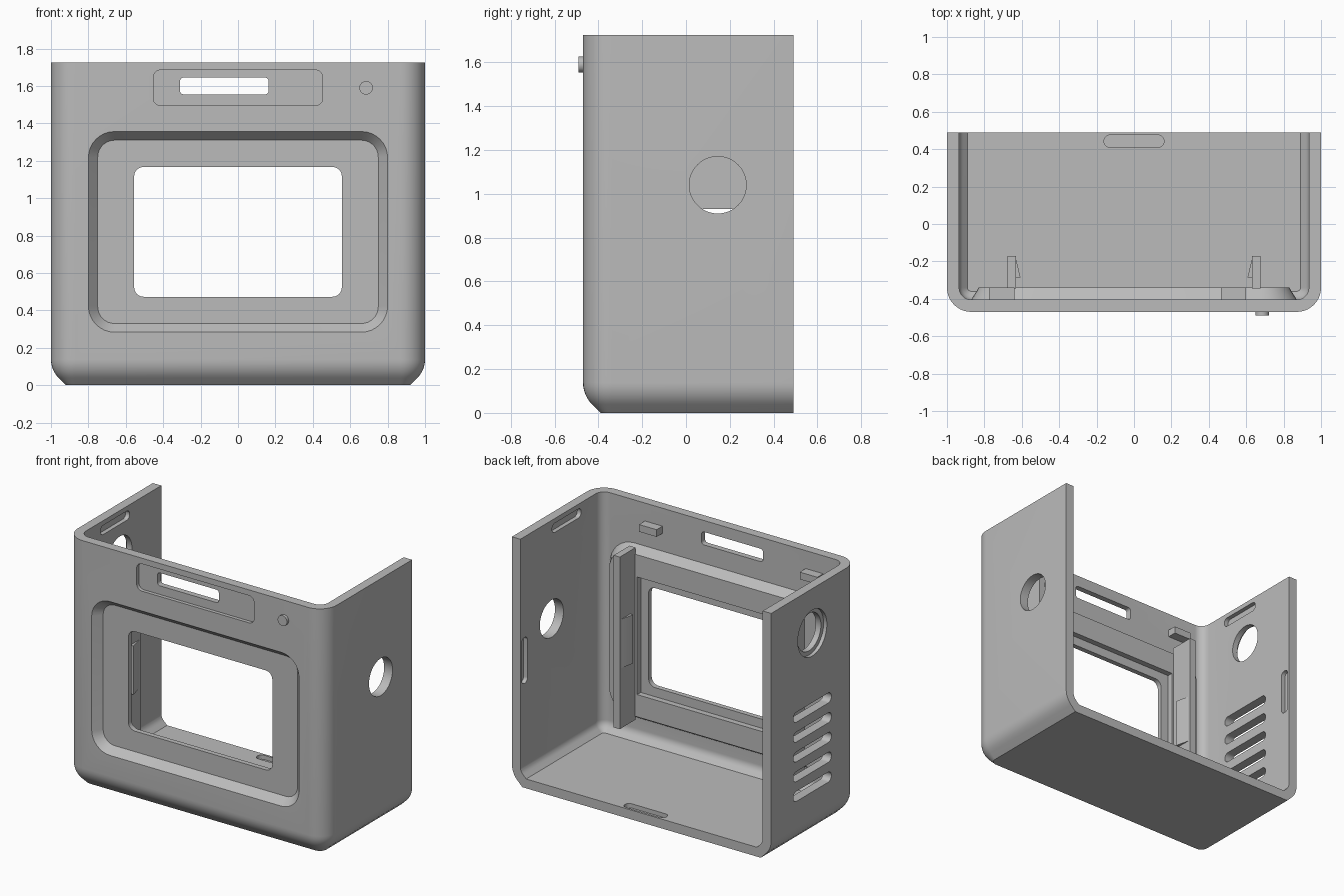
import bpy, bmesh, math

if "Cube" in bpy.data.objects:
    bpy.data.objects.remove(bpy.data.objects["Cube"])

GREY = (0.5, 0.5, 0.5, 1)
mat = bpy.data.materials.new("plain grey plastic")
mat.use_nodes = True
mat.diffuse_color = GREY
mat.node_tree.nodes["Principled BSDF"].inputs["Base Color"].default_value = GREY

TOP, BACK, FRONT, WALL = 1.725, 0.49, -0.47, 0.065
CORNER = 0.13


def loft(name, rings):
    """Skin equal-length rings of 3D points and cap both ends."""
    bm = bmesh.new()
    loops = [[bm.verts.new(p) for p in ring] for ring in rings]
    n = len(loops[0])
    for a, b in zip(loops, loops[1:]):
        for i in range(n):
            j = (i + 1) % n
            bm.faces.new((a[i], a[j], b[j], b[i]))
    bm.faces.new(loops[0])
    bm.faces.new(loops[-1])
    bmesh.ops.recalc_face_normals(bm, faces=bm.faces)
    mesh = bpy.data.meshes.new(name)
    bm.to_mesh(mesh)
    bm.free()
    mesh.materials.append(mat)
    ob = bpy.data.objects.new(name, mesh)
    bpy.context.collection.objects.link(ob)
    return ob


def place(outline, axis, t):
    """Put a 2D outline on the plane axis = t."""
    return [{"x": (t, u, v), "y": (u, t, v), "z": (u, v, t)}[axis] for u, v in outline]


def prism(name, outline, axis, a, b):
    return loft(name, [place(outline, axis, a), place(outline, axis, b)])


def rounded(cu, cv, hu, hv, r, n=8):
    """Rounded rectangle; equal half sizes and radius give a circle."""
    pts = []
    for k, (su, sv) in enumerate([(1, 1), (-1, 1), (-1, -1), (1, -1)]):
        for i in range(n + 1):
            t = (k + i / n) * math.pi / 2
            p = (cu + su * (hu - r) + r * math.cos(t), cv + sv * (hv - r) + r * math.sin(t))
            if not pts or math.dist(p, pts[-1]) > 1e-5:
                pts.append(p)
    if math.dist(pts[0], pts[-1]) < 1e-5:
        pts.pop()
    return pts


def circle(u, v, r, n=48):
    return [(u + r * math.cos(math.tau * i / n), v + r * math.sin(math.tau * i / n)) for i in range(n)]


def box(u0, u1, v0, v1):
    return [(u0, v0), (u1, v0), (u1, v1), (u0, v1)]


def combine(ob, tool, operation):
    mod = ob.modifiers.new(operation, "BOOLEAN")
    mod.operation, mod.solver, mod.object = operation, "EXACT", tool
    bpy.context.view_layer.objects.active = ob
    bpy.ops.object.modifier_apply(modifier=mod.name)
    bpy.data.objects.remove(tool)


def tub(name, inset, floor, radius, flat, back, top):
    """Round-cornered block, rounded then chamfered towards the bottom."""
    def ring(d, z):
        r, pts = CORNER - d, [(1 - d, back)]
        for cx, start in ((1 - CORNER, 0), (CORNER - 1, -90)):
            for i in range(11):
                t = math.radians(start - 9 * i)
                pts.append((cx + r * math.cos(t), FRONT + CORNER + r * math.sin(t)))
        pts.append((d - 1, back))
        return place(pts, "z", z)
    h = radius * math.sin(math.pi / 4)
    run = flat - radius + h          # width of the straight chamfer
    rings = [ring(inset + flat, floor)]
    for i in range(6, -1, -1):
        t = math.pi / 4 * i / 6
        rings.append(ring(inset + radius * (1 - math.cos(t)),
                          floor + run + h - radius * math.sin(t)))
    rings.append(ring(inset, top))
    return loft(name, rings)


def frame_loft(name, stations, mid):
    """Tapered rounded panel: stations are (y, half width, half height, radius)."""
    return loft(name, [place(rounded(0, mid, w, h, r), "y", y) for y, w, h, r in stations])


# Open case: floor, front and two side walls
case = tub("case", 0, 0, 0.14, 0.08, BACK, TOP)
combine(case, tub("cavity", WALL, WALL, 0.065, 0.045, 0.7, 2), "DIFFERENCE")

# Screen surround: raised inside, sunk outside
MID = 0.82
combine(case, frame_loft("surround", [(-0.42, 0.88, 0.615, 0.2), (-0.34, 0.83, 0.565, 0.15)], MID), "UNION")

cutters = [
    frame_loft("recess", [(-0.492, 0.82, 0.555, 0.16), (-0.415, 0.75, 0.49, 0.09)], MID),
    prism("screen_pocket", box(-0.615, 0.615, MID - 0.41, MID + 0.41), "y", -0.38, -0.3),
    prism("screen_window", rounded(0, MID, 0.555, 0.347, 0.05), "y", -0.6, -0.2),
    # Upper label recess and its opening
    prism("label_recess", rounded(0, 1.59, 0.453, 0.095, 0.04), "y", -0.6, FRONT + 0.025),
    prism("label_slot", rounded(-0.073, 1.6, 0.237, 0.045, 0.02), "y", -0.6, -0.3),
    # Side holes, one with a counterbore
    prism("plain_hole", circle(0.145, 1.04, 0.13), "x", 0.8, 1.2),
    prism("ringed_hole", circle(0.036, 1.415, 0.13), "x", -1.2, -0.8),
    prism("ring_step", circle(0.036, 1.415, 0.16), "x", -1.2, -0.975),
    # Floor latch notch
    prism("floor_notch", rounded(0, 0.443, 0.16, 0.032, 0.03), "z", 0.035, 0.1),
]
# Ventilation slots on one side
for i in range(5):
    cutters.append(prism("vent", rounded(0.036, 0.895 - 0.138 * i, 0.21, 0.035, 0.034), "x", -1.2, -0.8))
# Latch notches inside both side walls
for s in (-1, 1):
    cutters.append(prism("top_notch", rounded(-0.02, 1.66, 0.16, 0.032, 0.03), "x", s * 0.9, s * 0.965))
    cutters.append(prism("back_notch", rounded(0.443, 0.862, 0.032, 0.16, 0.03), "x", s * 0.9, s * 0.965))
for c in cutters:
    combine(case, c, "DIFFERENCE")

parts = [case]

# Round button on the front
parts.append(prism("button", circle(0.685, 1.59, 0.036), "y", -0.49, -0.45))

# Screen rails with snap hooks
for s, side in ((1, "left"), (-1, "right")):
    parts.append(prism(side + "_rail", box(s * 0.63, s * 0.677, -0.345, -0.17), "z", 0.23, 1.43))
    hook = [(s * 0.64, -0.17), (s * 0.63, -0.19), (s * 0.607, -0.285), (s * 0.64, -0.285)]
    parts.append(prism(side + "_hook", hook, "z", 0.65, 0.99))

# Small support pegs near the top
for side, x in (("left", 0.465), ("right", -0.775)):
    parts.append(prism(side + "_peg", box(x, x + 0.135, -0.42, -0.34), "z", 1.55, 1.6))

# Smooth rounded surfaces, keep edges sharp
bpy.ops.object.select_all(action="DESELECT")
for ob in parts:
    ob.select_set(True)
bpy.context.view_layer.objects.active = case
bpy.ops.object.shade_smooth_by_angle(angle=math.radians(30))
